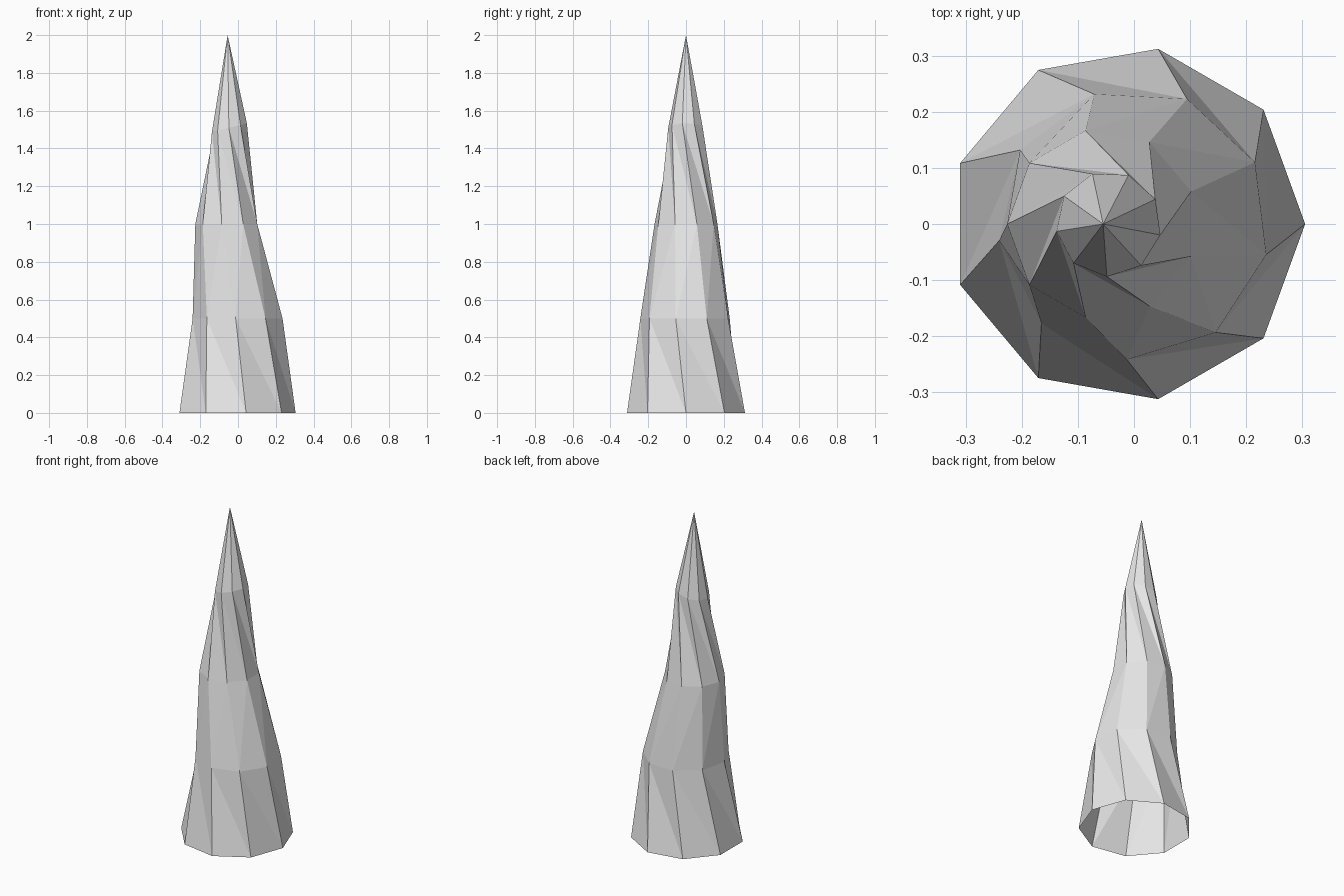
import bpy
import bmesh
import math

if "Cube" in bpy.data.objects:
    bpy.data.objects.remove(bpy.data.objects["Cube"], do_unlink=True)

SIDES = 9
# Each ring: centre x, height, radius, turn in degrees, tilt (rise per x)
RINGS = [
    (-0.012, 0.0, 0.317, 0, 0),
    (0.0, 0.5, 0.242, -13, 0),
    (-0.057, 1.0, 0.169, -20, 0),
    (-0.045, 1.51, 0.094, -52, 0.25),
]
TIP = (-0.055, 0, 2)


def add_ring(bm, cx, z, radius, turn, tilt):
    verts = []
    for k in range(SIDES):
        a = math.radians(turn) + math.tau * k / SIDES
        dx = radius * math.cos(a)
        verts.append(bm.verts.new((cx + dx, radius * math.sin(a), z + tilt * dx)))
    return verts


# Twisted spike, open underneath
bm = bmesh.new()
rings = [add_ring(bm, *ring) for ring in RINGS]
for level, (low, high) in enumerate(zip(rings, rings[1:])):
    for k in range(SIDES):
        n = (k + 1) % SIDES
        if level == 1:
            bm.faces.new((low[k], low[n], high[n]))
            bm.faces.new((low[k], high[n], high[k]))
        else:
            bm.faces.new((low[k], low[n], high[k]))
            bm.faces.new((low[n], high[n], high[k]))

# Pointed tip
tip = bm.verts.new(TIP)
for k in range(SIDES):
    bm.faces.new((rings[-1][k], rings[-1][(k + 1) % SIDES], tip))

mesh = bpy.data.meshes.new("twisted_spike")
bm.to_mesh(mesh)
bm.free()
spike = bpy.data.objects.new("twisted_spike", mesh)
bpy.context.collection.objects.link(spike)

# Pale grey surface
mat = bpy.data.materials.new("pale_grey")
mat.use_nodes = True
colour = (0.8, 0.8, 0.8, 1)
mat.diffuse_color = colour
mat.node_tree.nodes["Principled BSDF"].inputs["Base Color"].default_value = colour
mesh.materials.append(mat)
